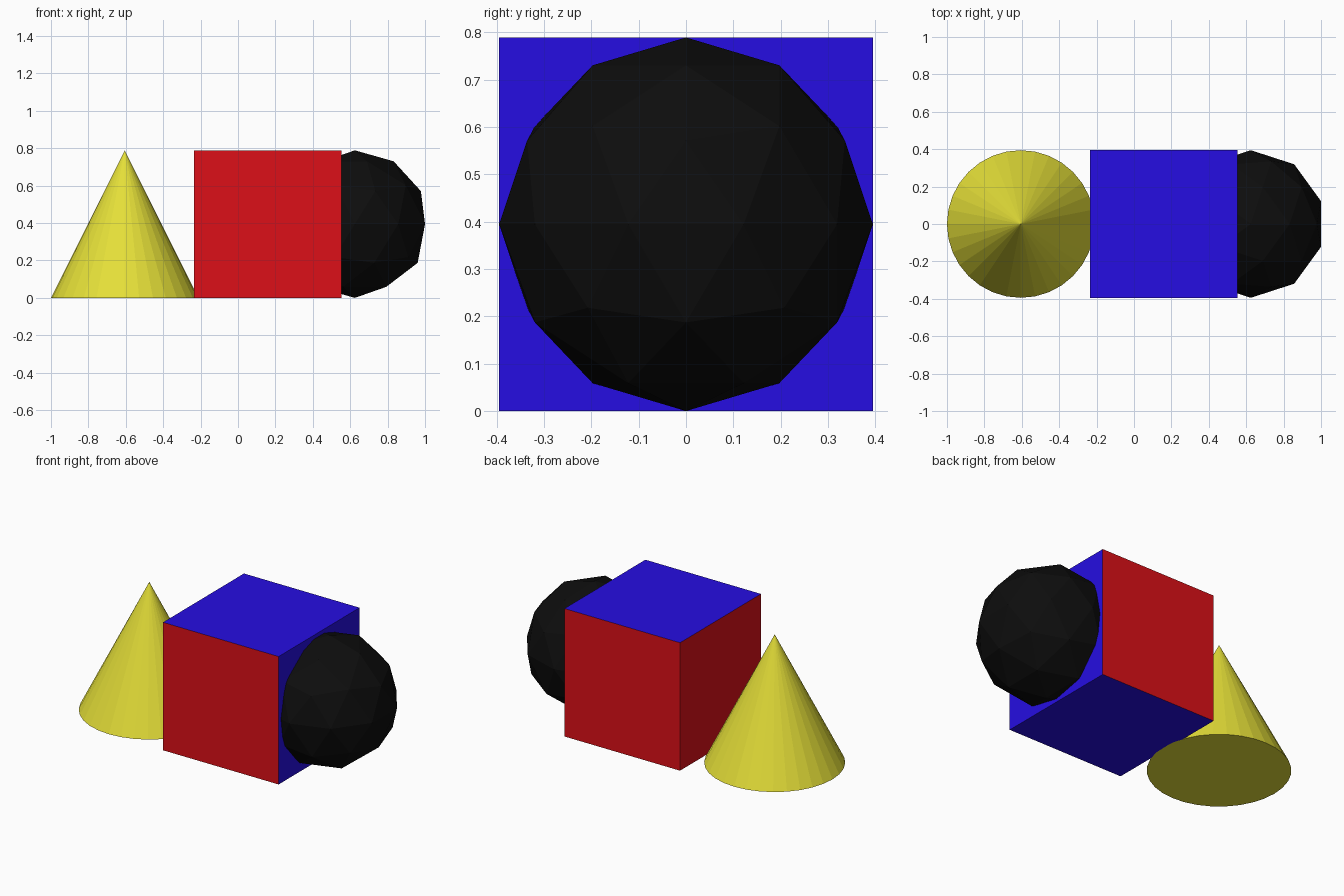
import bpy

if "Cube" in bpy.data.objects:
    bpy.data.objects.remove(bpy.data.objects["Cube"])

R = 0.3945  # shared half-size of all three solids


def material(name, rgb):
    m = bpy.data.materials.new(name)
    m.diffuse_color = (*rgb, 1)
    m.use_nodes = True
    m.node_tree.nodes["Principled BSDF"].inputs["Base Color"].default_value = m.diffuse_color
    return m


def finish(name, *mats):
    ob = bpy.context.object
    ob.name = name
    for m in mats:
        ob.data.materials.append(m)
    return ob


yellow = material("yellow", (0.78, 0.74, 0.04))
red = material("red", (0.72, 0.005, 0.009))
blue = material("blue", (0.019, 0.004, 0.76))
black = material("black", (0.004, 0.004, 0.004))

# Cone on the left
bpy.ops.mesh.primitive_cone_add(vertices=32, radius1=R, depth=2 * R,
                                location=(-1 + R, 0, R))
finish("cone", yellow)

# Cube in the middle: top, bottom and right faces blue, the others red
bpy.ops.mesh.primitive_cube_add(size=2 * R, location=(0.159, 0, R))
cube = finish("cube", red, blue)
for p in cube.data.polygons:
    p.material_index = int(abs(p.normal.z) > 0.5 or p.normal.x > 0.5)

# Faceted ball partly sunk into the cube's right face
bpy.ops.mesh.primitive_ico_sphere_add(subdivisions=2, radius=R,
                                      location=(1 - 0.951 * R, 0, R))
finish("ball", black)
